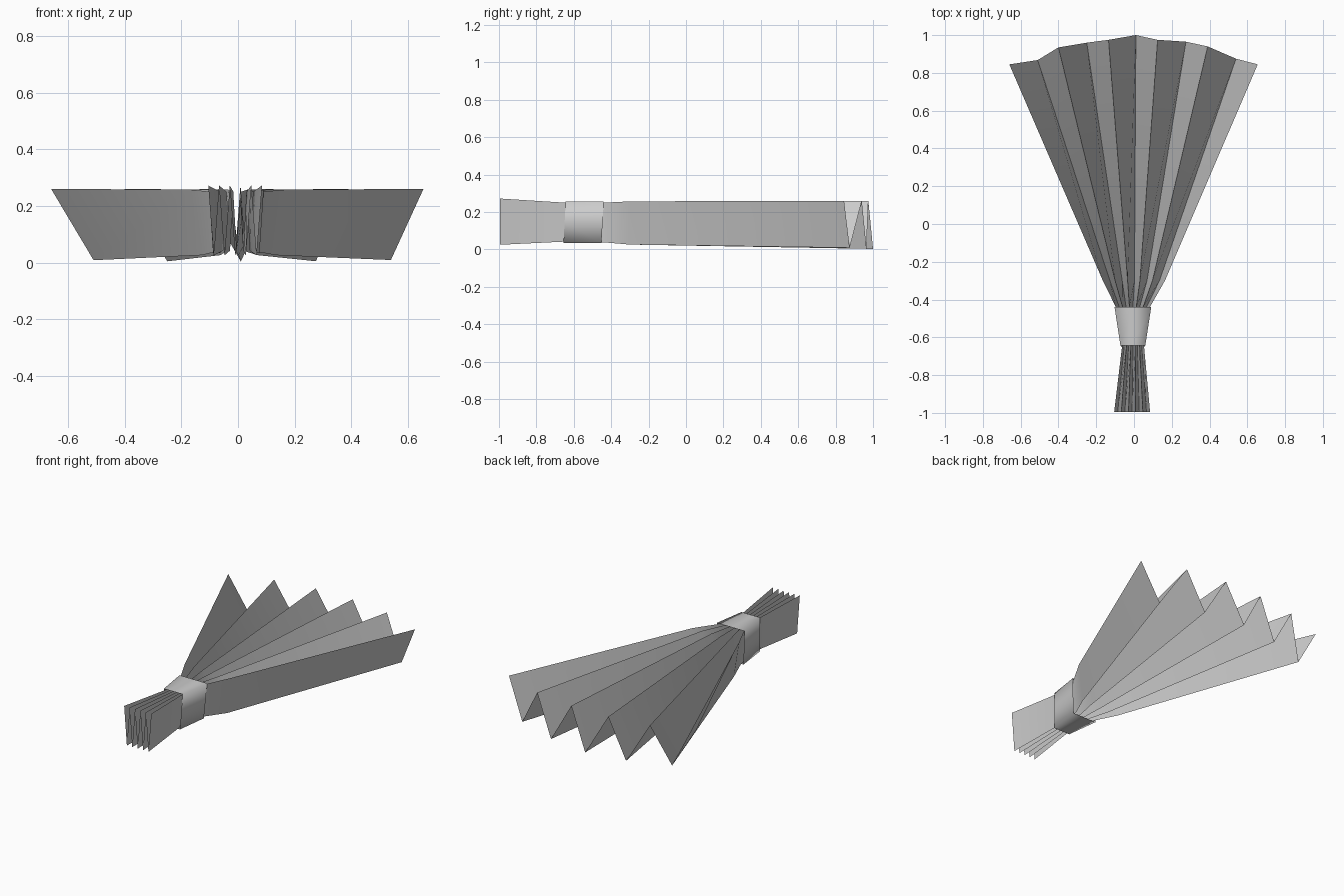
import bpy
import math

cube = bpy.data.objects.get("Cube")
if cube:
    bpy.data.objects.remove(cube, do_unlink=True)

paper_grey = bpy.data.materials.new("paper_grey")
paper_grey.use_nodes = True
colour = (0.6, 0.6, 0.6, 1)
paper_grey.diffuse_color = colour
paper_grey.node_tree.nodes["Principled BSDF"].inputs["Base Color"].default_value = colour


def loft(name, rows, closed=False):
    """Skin a sheet or tube through rows of points."""
    n = len(rows[0])
    verts = [p for row in rows for p in row]
    faces = []
    for r in range(len(rows) - 1):
        for c in range(n if closed else n - 1):
            d = (c + 1) % n
            faces.append((r * n + c, r * n + d, (r + 1) * n + d, (r + 1) * n + c))
    mesh = bpy.data.meshes.new(name)
    mesh.from_pydata(verts, [], faces)
    mesh.materials.append(paper_grey)
    obj = bpy.data.objects.new(name, mesh)
    bpy.context.collection.objects.link(obj)
    bpy.ops.object.select_all(action="DESELECT")
    obj.select_set(True)
    bpy.context.view_layer.objects.active = obj
    return obj


# Pleated paper: even columns are ridges, odd columns are valleys
FOLDS = 10


def pleat_row(y, centre, half_width, ridge, valley):
    return [(centre + half_width * (2 * i / FOLDS - 1), y, valley if i % 2 else ridge)
            for i in range(FOLDS + 1)]


# Scalloped outer rim of the fan
rim = [(-0.66, 0.845), (-0.51, 0.868), (-0.40, 0.935), (-0.25, 0.96),
       (-0.135, 0.975), (0.01, 1.0), (0.125, 0.975), (0.275, 0.965),
       (0.39, 0.94), (0.54, 0.875), (0.655, 0.845)]
rim_row = [(x, y, 0.003 + 0.02 * x * x if i % 2 else 0.26)
           for i, (x, y) in enumerate(rim)]
shoulder_row = [(x * 0.25, -0.3, 0.026 if i % 2 else 0.257)
                for i, (x, y) in enumerate(rim)]

loft("pleated_fan", [
    pleat_row(-0.995, -0.01, 0.095, 0.272, 0.025),
    pleat_row(-0.645, -0.005, 0.058, 0.25, 0.042),
    pleat_row(-0.44, -0.006, 0.09, 0.25, 0.038),
    shoulder_row,
    rim_row,
])
bpy.ops.object.shade_smooth_by_angle(angle=math.radians(30))


# Tapered band wrapped around the gathered pleats
def band_row(y, top, bottom):
    low, mid, high = 0.034, 0.145, 0.256
    centre = -0.006
    outline = [(-bottom, low), (0, low), (bottom, low), ((top + bottom) / 2, mid),
               (top, high), (0, high), (-top, high), (-(top + bottom) / 2, mid)]
    return [(centre + x, y - 0.012 * (high - z) / (high - low), z) for x, z in outline]


loft("band", [band_row(-0.44, 0.097, 0.082), band_row(-0.643, 0.066, 0.056)], closed=True)
bpy.ops.object.shade_smooth()
